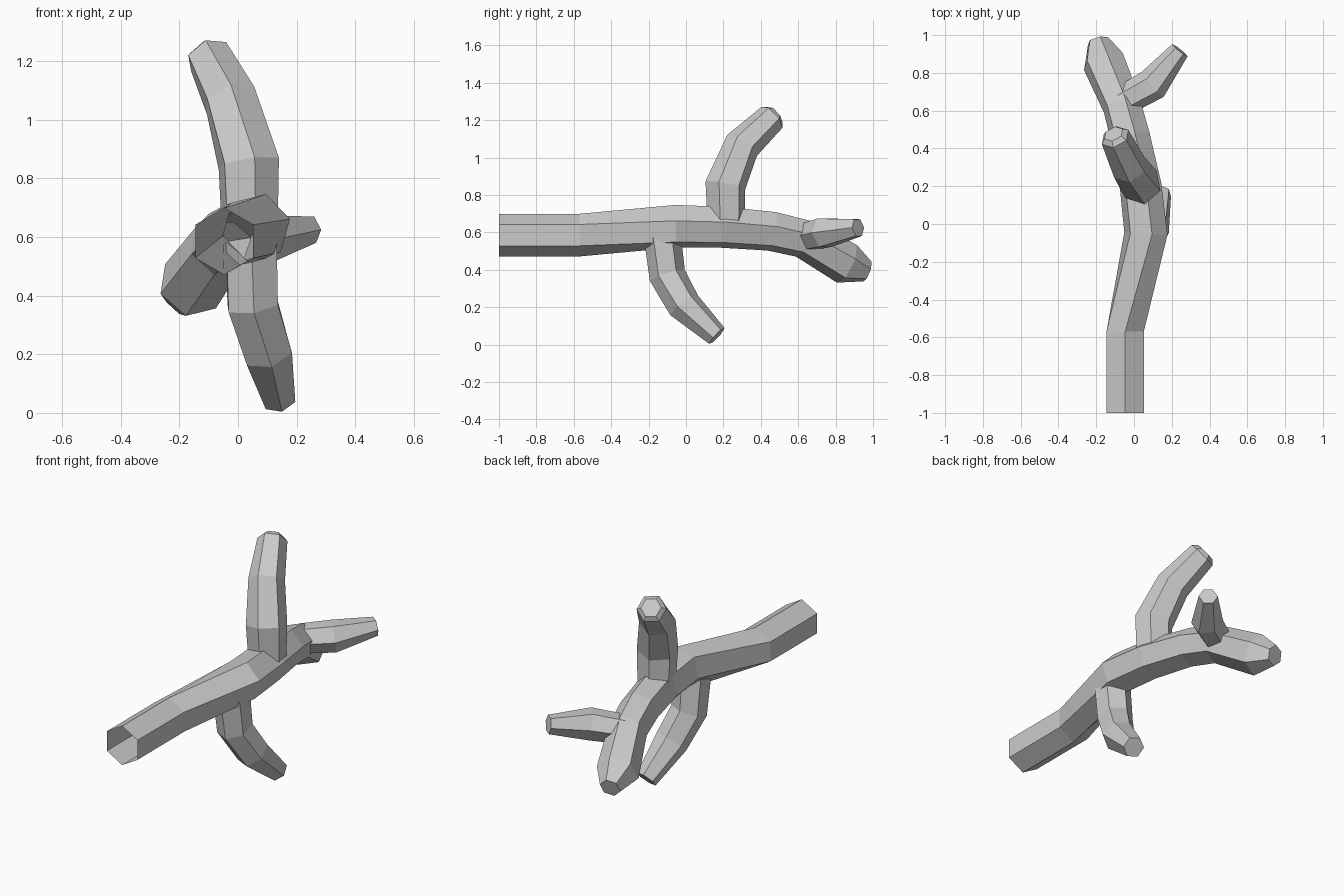
import bpy, bmesh
from math import radians, cos, sin
from mathutils import Vector

if "Cube" in bpy.data.objects:
    bpy.data.objects.remove(bpy.data.objects["Cube"])

SIDES = 6


def tube(name, points, ref, twists):
    """Closed six-sided tube through (x, y, z, radius) points."""
    bm = bmesh.new()
    ctr = [Vector(p[:3]) for p in points]
    rings = []
    for i, p in enumerate(points):
        a = (ctr[i] - ctr[i - 1]).normalized() if i else Vector()
        b = (ctr[i + 1] - ctr[i]).normalized() if i < len(ctr) - 1 else Vector()
        t = (a + b).normalized()
        if name == "branch" and i < 2:
            t = Vector((0, 1, 0))
        right = t.cross(Vector(ref)).normalized()
        up = right.cross(t)
        tw = twists[min(i, len(twists) - 1)]
        ring = []
        for k in range(SIDES):
            ang = radians(30 + tw + 360 / SIDES * k)
            ring.append(bm.verts.new(ctr[i] + p[3] * (cos(ang) * right + sin(ang) * up)))
        rings.append(ring)
    for lo, hi in zip(rings, rings[1:]):
        for k in range(SIDES):
            n = (k + 1) % SIDES
            bm.faces.new((lo[k], lo[n], hi[n], hi[k]))
    bm.faces.new(rings[0][::-1])
    bm.faces.new(rings[-1])
    bmesh.ops.recalc_face_normals(bm, faces=bm.faces)
    me = bpy.data.meshes.new(name)
    bm.to_mesh(me)
    bm.free()
    ob = bpy.data.objects.new(name, me)
    bpy.context.collection.objects.link(ob)
    return ob


Z, Y = (0, 0, 1), (0, 1, 0)

# main limb, running on into the drooping left fork
branch = tube("branch", [
    (-0.047, -1.0, 0.585, 0.114), (-0.047, -0.57, 0.585, 0.114),
    (0.063, -0.05, 0.633, 0.118), (0.035, 0.2, 0.627, 0.114),
    (-0.02, 0.46, 0.605, 0.108), (-0.065, 0.63, 0.565, 0.105),
    (-0.162, 0.86, 0.432, 0.115), (-0.19, 0.97, 0.39, 0.058)], Z, [0, 0, -16])

# side shoots
shoots = [
    tube("upper_shoot", [
        (0.04, 0.215, 0.62, 0.1), (0.037, 0.21, 0.85, 0.11),
        (-0.025, 0.30, 1.065, 0.097), (-0.1, 0.46, 1.215, 0.08),
        (-0.108, 0.477, 1.23, 0.055)], Y, [-12]),
    tube("lower_shoot", [
        (0.045, -0.13, 0.61, 0.1), (0.05, -0.1, 0.37, 0.098),
        (0.1, -0.01, 0.21, 0.092), (0.14, 0.165, 0.046, 0.06)], Y, [0]),
    tube("right_shoot", [
        (-0.06, 0.65, 0.575, 0.08), (0.1, 0.74, 0.598, 0.088),
        (0.243, 0.92, 0.625, 0.052)], Z, [30]),
]

# merge shoots into the limb
for s in shoots:
    m = branch.modifiers.new("join", 'BOOLEAN')
    m.operation = 'UNION'
    m.solver = 'EXACT'
    m.object = s
dg = bpy.context.evaluated_depsgraph_get()
merged = bpy.data.meshes.new_from_object(branch.evaluated_get(dg))
branch.modifiers.clear()
branch.data = merged
for s in shoots:
    bpy.data.objects.remove(s)

# open cut end at the front
bm = bmesh.new()
bm.from_mesh(merged)
cut = [f for f in bm.faces if all(v.co.y < -0.99 for v in f.verts)]
bmesh.ops.delete(bm, geom=cut, context='FACES')
bm.to_mesh(merged)
bm.free()
